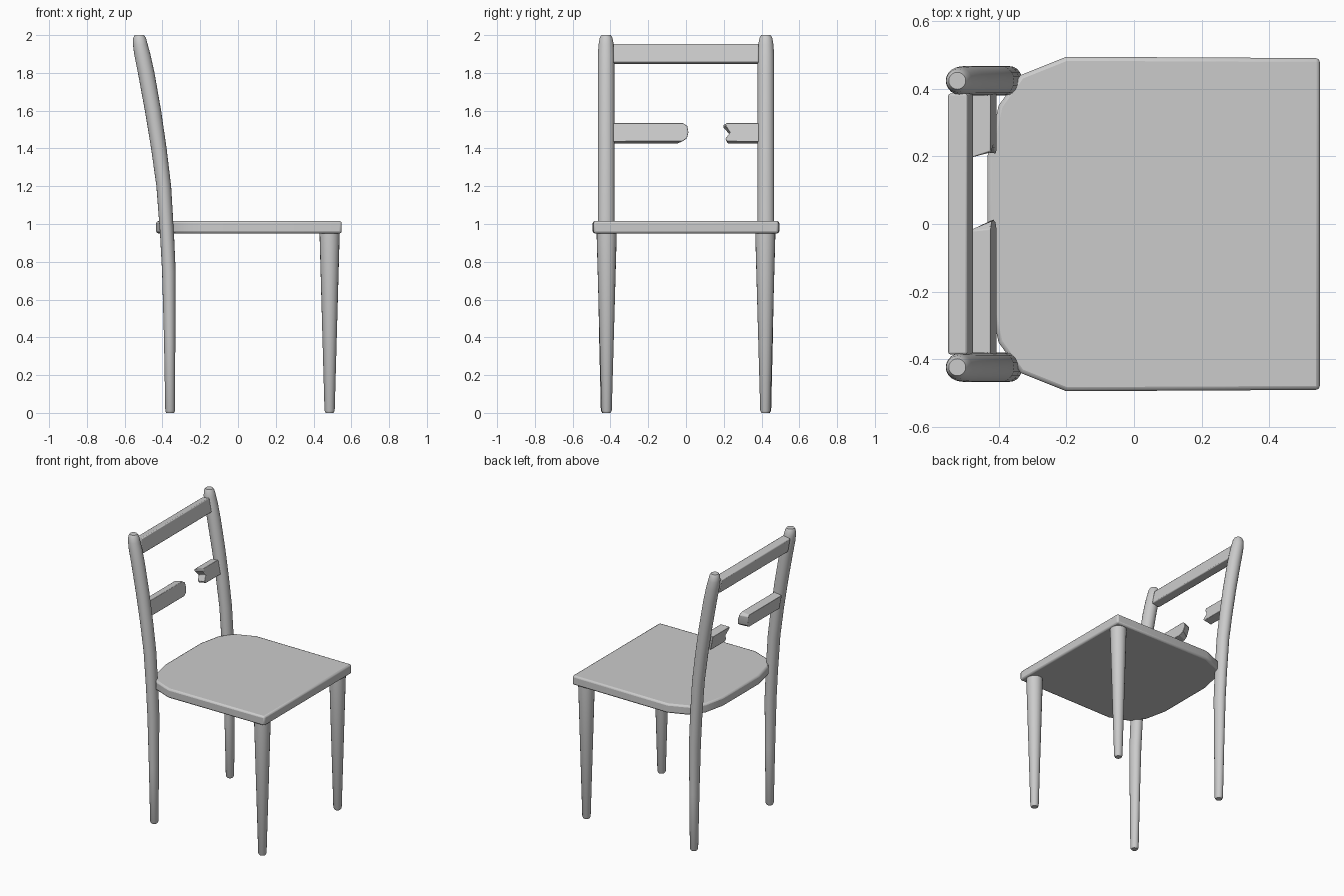
import bpy, bmesh
from math import cos, sin, pi, radians

if "Cube" in bpy.data.objects:
    bpy.data.objects.remove(bpy.data.objects["Cube"])


def make_object(name, bm, bevel=0.0):
    bmesh.ops.recalc_face_normals(bm, faces=bm.faces)
    mesh = bpy.data.meshes.new(name)
    bm.to_mesh(mesh)
    bm.free()
    obj = bpy.data.objects.new(name, mesh)
    bpy.context.collection.objects.link(obj)
    if bevel:
        mod = obj.modifiers.new("soft_edges", 'BEVEL')
        mod.width, mod.segments = bevel, 2
        mod.limit_method, mod.angle_limit = 'ANGLE', radians(40)
    bpy.ops.object.select_all(action='DESELECT')
    obj.select_set(True)
    bpy.context.view_layer.objects.active = obj
    bpy.ops.object.shade_smooth_by_angle(angle=radians(35))
    return obj


def loft(name, rings, bevel=0.0):
    """Skin a list of equally long point loops and cap both ends."""
    bm = bmesh.new()
    loops = [[bm.verts.new(p) for p in ring] for ring in rings]
    n = len(loops[0])
    for a, b in zip(loops, loops[1:]):
        for i in range(n):
            j = (i + 1) % n
            bm.faces.new((a[i], a[j], b[j], b[i]))
    bm.faces.new(loops[0])
    bm.faces.new(loops[-1])
    return make_object(name, bm, bevel)


def leg(name, y, sections, sides=20):
    """Round leg through (x, z, radius in x, radius in y) sections."""
    loft(name, [[(x + rx * cos(2 * pi * i / sides), y + ry * sin(2 * pi * i / sides), z)
                 for i in range(sides)] for x, z, rx, ry in sections])


def slat(name, x, z, front, back, bevel=0.006, thick=0.058, tilt=radians(11)):
    """Back slat from front and back outlines of (y, height), leaned backwards."""
    def place(y, h, d):
        return (x + d * cos(tilt) - h * sin(tilt), y, z + h * cos(tilt) + d * sin(tilt))
    loft(name, [[place(y, h, thick / 2) for y, h in front],
                [place(y, h, -thick / 2) for y, h in back]], bevel)


# Seat: square front, rounded-off back
half = [(0.549, 0.49), (-0.20, 0.494), (-0.335, 0.44), (-0.40, 0.35), (-0.433, 0.20)]
outline = half + [(x, -y) for x, y in reversed(half)]
loft("seat", [[(x, y, z) for x, y in outline] for z in (0.95, 1.016)], 0.012)

# Legs: tapered front legs, and back legs that sweep up into the back posts
front_sections = [(0.485, 0.0, 0.021, 0.021), (0.485, 0.012, 0.027, 0.027),
                  (0.485, 0.935, 0.053, 0.053), (0.485, 0.965, 0.053, 0.053)]
back_sections = [(-0.359, 0.0, 0.021, 0.021), (-0.359, 0.012, 0.026, 0.028),
                 (-0.362, 0.40, 0.030, 0.037), (-0.366, 0.75, 0.036, 0.043),
                 (-0.376, 0.95, 0.037, 0.044), (-0.393, 1.20, 0.039, 0.044),
                 (-0.419, 1.40, 0.041, 0.044), (-0.450, 1.60, 0.043, 0.044),
                 (-0.486, 1.80, 0.044, 0.044), (-0.507, 1.90, 0.043, 0.043),
                 (-0.517, 1.95, 0.039, 0.040), (-0.521, 1.985, 0.034, 0.034),
                 (-0.522, 2.0, 0.025, 0.025)]
for side, s in (("right", -1), ("left", 1)):
    leg("front_leg_" + side, s * 0.42, front_sections)
    leg("back_leg_" + side, s * 0.423, back_sections)

# Whole top slat
H = 0.05
bar = [(-0.385, -H), (0.385, -H), (0.385, H), (-0.385, H)]
slat("top_slat", -0.512, 1.90, bar, bar)

# Broken lower slat: rounded stub on one side, notched stub on the other
slat("broken_slat_right", -0.443, 1.48,
     [(-0.385, -H), (-0.02, -H), (0.006, -0.032), (0.014, 0.0), (0.008, 0.034), (-0.015, H), (-0.385, H)],
     [(-0.385, -H), (-0.045, -H), (-0.025, -0.032), (-0.02, 0.0), (-0.015, 0.034), (-0.02, H), (-0.385, H)],
     0.003)
slat("broken_slat_left", -0.443, 1.48,
     [(0.385, -H), (0.222, -H), (0.207, -0.036), (0.234, 0.0), (0.212, 0.036), (0.215, H), (0.385, H)],
     [(0.385, -H), (0.222, -H), (0.215, -0.036), (0.230, 0.0), (0.198, 0.036), (0.196, H), (0.385, H)],
     0.003)
